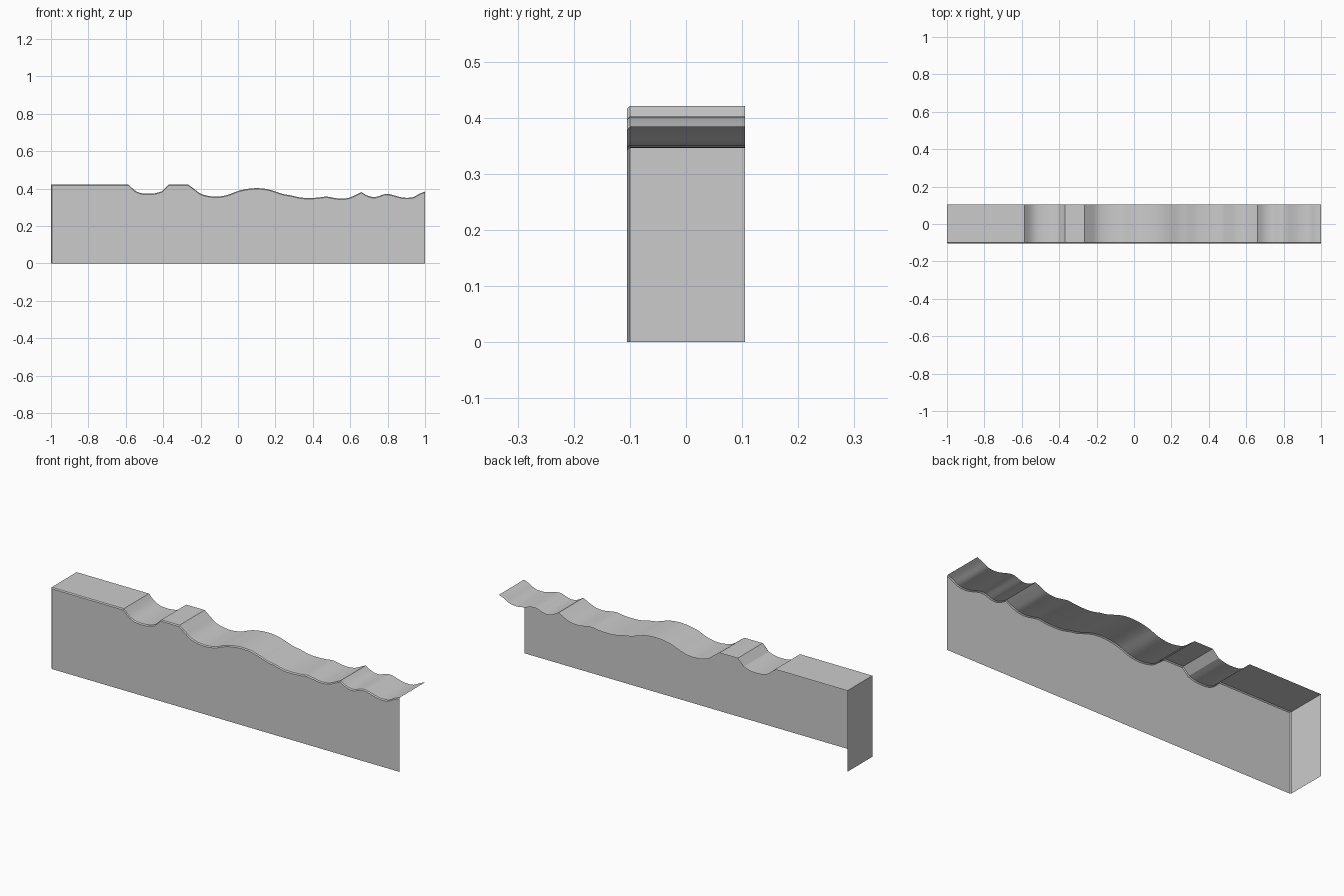
import bpy, bmesh, math

if "Cube" in bpy.data.objects:
    bpy.data.objects.remove(bpy.data.objects["Cube"])

# Top profile (x, z), split into runs at the sharp creases
RUNS = [
    [(-1.0, .421), (-.585, .421)],
    [(-.585, .421), (-.55, .389), (-.51, .374), (-.45, .374), (-.405, .386)],
    [(-.405, .386), (-.37, .421)],
    [(-.37, .421), (-.265, .421)],
    [(-.265, .421), (-.235, .398), (-.2, .373), (-.16, .361), (-.11, .357),
     (-.055, .366), (0, .387), (.05, .398), (.1, .402), (.15, .398),
     (.195, .386), (.24, .371), (.285, .363), (.335, .352), (.385, .35),
     (.43, .352), (.47, .357), (.505, .352), (.545, .346), (.59, .35),
     (.625, .364), (.66, .381)],
    [(.66, .381), (.695, .361), (.735, .355), (.78, .369), (.81, .37),
     (.85, .359), (.89, .351), (.935, .354), (.97, .372), (1.0, .384)],
]
Y, B = .105, .005   # half depth, bevel width


def smooth_run(pts, steps=4):
    """Catmull-Rom points through a run, leaving out the last one."""
    if len(pts) == 2:
        return pts[:1]
    out = []
    ext = [pts[0]] + pts + [pts[-1]]
    for a, b, c, d in zip(ext, ext[1:], ext[2:], ext[3:]):
        for i in range(steps):
            t = i / steps
            out.append(tuple(
                .5 * (2 * q + (r - p) * t + (2 * p - 5 * q + 4 * r - s) * t * t
                      + (3 * q - p - 3 * r + s) * t ** 3)
                for p, q, r, s in zip(a, b, c, d)))
    return out


profile = [p for run in RUNS for p in smooth_run(run)] + [RUNS[-1][-1]]

bm = bmesh.new()
# Cross-section columns: back top, front top, bevel edge
back, front, edge = [], [], []
for i, (x, z) in enumerate(profile):
    back.append(bm.verts.new((x, Y, z)))
    front.append(bm.verts.new((x, -Y + B, z)))
    edge.append(bm.verts.new((x + (B if i == 0 else 0), -Y, z - B)))

# Wavy top and its bevelled front lip
for i in range(len(profile) - 1):
    bm.faces.new((back[i], front[i], front[i + 1], back[i + 1]))
    bm.faces.new((front[i], edge[i], edge[i + 1], front[i + 1]))

# Front wall, corner bevel and left end; back, right and bottom stay open
base_right = bm.verts.new((1, -Y, 0))
base_left = bm.verts.new((-1 + B, -Y, 0))
base_corner = bm.verts.new((-1, -Y + B, 0))
base_back = bm.verts.new((-1, Y, 0))
bm.faces.new([base_left, base_right] + edge[::-1])
bm.faces.new((base_corner, base_left, edge[0], front[0]))
bm.faces.new((base_back, base_corner, front[0], back[0]))

mesh = bpy.data.meshes.new("wavy_ledge")
bm.to_mesh(mesh)
bm.free()
ledge = bpy.data.objects.new("wavy_ledge", mesh)
bpy.context.collection.objects.link(ledge)
bpy.context.view_layer.objects.active = ledge
ledge.select_set(True)
bpy.ops.object.shade_smooth_by_angle(angle=math.radians(20))
